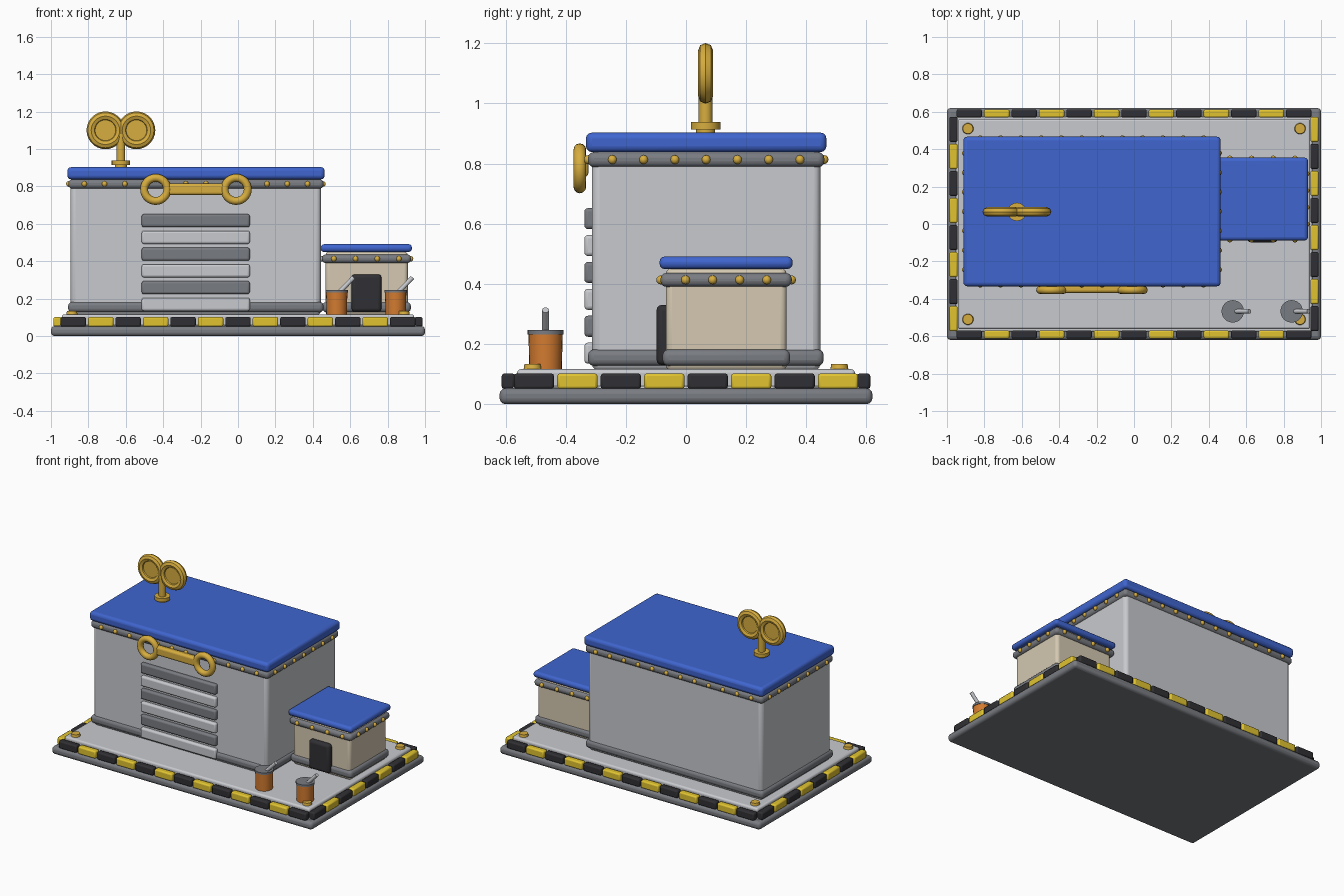
import bpy, math
from mathutils import Vector

if "Cube" in bpy.data.objects:
    bpy.data.objects.remove(bpy.data.objects["Cube"])

COLOURS = {
    "blue": (0.05, 0.13, 0.62, 1), "gold": (0.68, 0.42, 0.05, 1),
    "yellow": (0.75, 0.55, 0.03, 1), "black": (0.03, 0.03, 0.035, 1),
    "cream": (0.66, 0.58, 0.44, 1), "orange": (0.66, 0.2, 0.03, 1),
    "steel": (0.19, 0.2, 0.22, 1), "light": (0.58, 0.59, 0.62, 1),
}
MATS = {}
for key, rgba in COLOURS.items():
    MATS[key] = bpy.data.materials.new(key)
    MATS[key].diffuse_color = rgba


def finish(name, colour):
    ob = bpy.context.object
    ob.name = name
    ob.data.materials.append(MATS[colour])
    bpy.ops.object.shade_smooth_by_angle(angle=math.radians(40))
    return ob


def box(name, colour, x0, x1, y0, y1, z0, z1, bevel=0.015, segs=3):
    bpy.ops.mesh.primitive_cube_add(size=1, location=((x0 + x1) / 2, (y0 + y1) / 2, (z0 + z1) / 2))
    ob = bpy.context.object
    ob.scale = (x1 - x0, y1 - y0, z1 - z0)
    bpy.ops.object.transform_apply(location=False, rotation=False, scale=True)
    mod = ob.modifiers.new("round", "BEVEL")
    mod.width, mod.segments = bevel, segs
    return finish(name, colour)


def rod(name, colour, a, b, r1, r2=None, sides=20):
    a, b = Vector(a), Vector(b)
    bpy.ops.mesh.primitive_cone_add(vertices=sides, radius1=r1, radius2=r1 if r2 is None else r2,
                                    depth=(b - a).length, location=(a + b) / 2)
    bpy.context.object.rotation_euler = (b - a).to_track_quat("Z", "Y").to_euler()
    return finish(name, colour)


def ring(name, loc, major, minor, sides=12):
    bpy.ops.mesh.primitive_torus_add(location=loc, rotation=(math.pi / 2, 0, 0), major_radius=major,
                                     minor_radius=minor, major_segments=28, minor_segments=sides)
    return finish(name, "gold")


def rivet(name, loc, r):
    bpy.ops.mesh.primitive_uv_sphere_add(segments=10, ring_count=6, radius=r, location=loc)
    return finish(name, "gold")


def rivet_rows(name, x0, x1, y0, y1, z, nx, ny, px, py, r):
    """Rivets around a rectangular band, nx/ny per side at pitch px/py."""
    cx, cy = (x0 + x1) / 2, (y0 + y1) / 2
    for i in range(nx):
        for y in (y0, y1):
            rivet(name, (cx + (i - (nx - 1) / 2) * px, y, z), r)
    for i in range(ny):
        for x in (x0, x1):
            rivet(name, (x, cy + (i - (ny - 1) / 2) * py, z), r)


# Base plate and raised floor
box("base_plate", "steel", -1, 1, -0.62, 0.62, 0, 0.053, 0.02)
box("floor_slab", "light", -0.955, 0.955, -0.575, 0.575, 0.04, 0.06, 0.004, 1)
box("floor_deck", "light", -0.942, 0.942, -0.562, 0.562, 0.05, 0.116, 0.012)

# Hazard stripe blocks around the rim
PITCH_X, PITCH_Y = 0.1468, 0.1445
for i in range(13):
    x = (i - 6) * PITCH_X
    for s in (-1, 1):
        box("hazard_block", ("black", "yellow")[i % 2], x - 0.068, x + 0.068,
            s * 0.591 - 0.022, s * 0.591 + 0.022, 0.05, 0.102, 0.009, 2)
for i in range(8):
    y = (i - 3.5) * PITCH_Y
    for s in (-1, 1):
        box("hazard_block", ("black", "yellow")[(i + (s < 0)) % 2], s * 0.965 - 0.022,
            s * 0.965 + 0.022, y - 0.067, y + 0.067, 0.05, 0.102, 0.009, 2)

# Corner bolts
for sx in (-1, 1):
    for sy in (-1, 1):
        rod("corner_bolt", "gold", (sx * 0.888, sy * 0.51, 0.11), (sx * 0.888, sy * 0.51, 0.133), 0.031, 0.027)

# Main hall
box("hall_walls", "light", -0.895, 0.443, -0.313, 0.447, 0.11, 0.85, 0.025)
box("hall_plinth", "steel", -0.908, 0.457, -0.326, 0.458, 0.127, 0.182, 0.02)
box("hall_band", "steel", -0.907, 0.457, -0.326, 0.46, 0.788, 0.838, 0.02)
box("hall_roof", "blue", -0.912, 0.463, -0.333, 0.467, 0.838, 0.903, 0.02)
rivet_rows("hall_rivet", -0.905, 0.455, -0.325, 0.459, 0.813, 12, 7, 0.1085, 0.104, 0.015)

# Roller door slats
for i in range(6):
    z = 0.617 - i * 0.0895
    box("door_slat", ("steel", "light")[i % 2], -0.515, 0.063, -0.338, -0.3, z - 0.035, z + 0.035, 0.012)

# Spanner sign over the door
for x in (-0.44, -0.01):
    ring("spanner_ring", (x, -0.353, 0.784), 0.062, 0.021)
box("spanner_bar", "gold", -0.39, -0.06, -0.368, -0.325, 0.754, 0.816, 0.014)

# Winding key on the roof
KX, KY = -0.626, 0.065
rod("key_flange", "gold", (KX, KY, 0.914), (KX, KY, 0.938), 0.049)
rod("key_foot", "gold", (KX, KY, 0.895), (KX, KY, 0.918), 0.032)
rod("key_stem", "gold", (KX, KY, 0.93), (KX, KY, 1.08), 0.023)
for s in (-1, 1):
    x = KX + s * 0.083
    ring("key_bow", (x, KY, 1.1), 0.076, 0.025, 8)
    rod("key_bow_web", "gold", (x, KY - 0.01, 1.1), (x, KY + 0.01, 1.1), 0.07, sides=28)

# Annex
box("annex_walls", "cream", 0.468, 0.908, -0.067, 0.335, 0.11, 0.452, 0.02)
box("annex_plinth", "steel", 0.452, 0.924, -0.078, 0.346, 0.127, 0.182, 0.02)
box("annex_band", "steel", 0.448, 0.925, -0.085, 0.352, 0.39, 0.436, 0.02)
box("annex_roof", "blue", 0.442, 0.93, -0.088, 0.355, 0.449, 0.491, 0.018)
rivet_rows("annex_rivet", 0.45, 0.923, -0.084, 0.351, 0.413, 4, 4, 0.116, 0.09, 0.015)
box("annex_door", "black", 0.607, 0.767, -0.098, -0.05, 0.13, 0.33, 0.018)

# Paint buckets with stirring sticks
for x in (0.528, 0.843):
    y = -0.467
    rod("bucket", "orange", (x, y, 0.115), (x, y, 0.235), 0.054, 0.057, 24)
    rod("bucket_lid", "steel", (x, y, 0.232), (x, y, 0.246), 0.06, sides=24)
    rod("bucket_stick", "light", (x + 0.015, y, 0.235), (x + 0.09, y, 0.313), 0.012, sides=12)

for m in bpy.data.materials:
    if m.users and not m.is_grease_pencil:
        m.use_nodes = True
        m.node_tree.nodes["Principled BSDF"].inputs["Base Color"].default_value = m.diffuse_color
